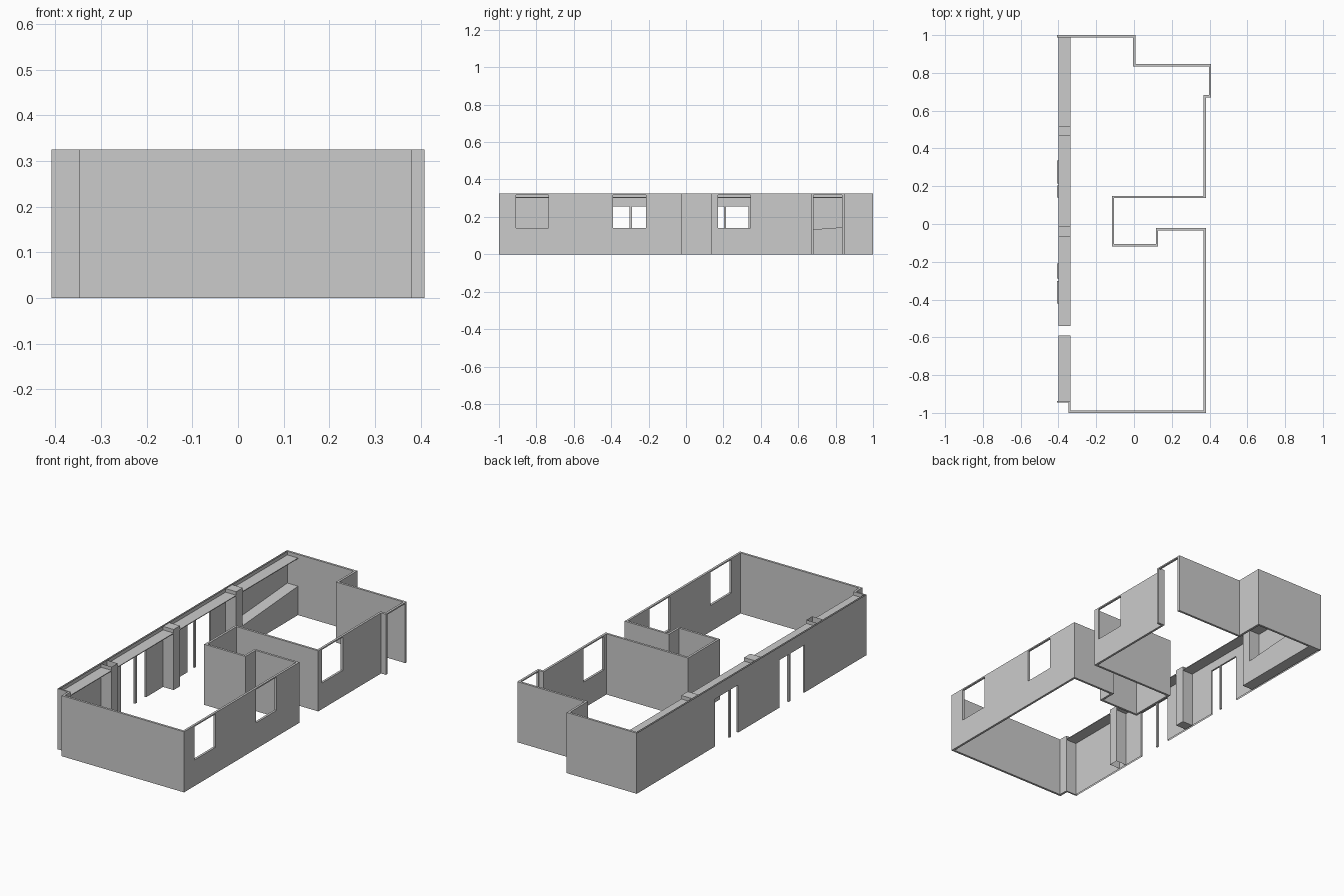
import bpy
from mathutils import Vector

if "Cube" in bpy.data.objects:
    bpy.data.objects.remove(bpy.data.objects["Cube"])

H = 0.325      # wall height
T = 0.012      # wall thickness


def make(name, verts, faces):
    me = bpy.data.meshes.new(name)
    me.from_pydata([tuple(v) for v in verts], [], faces)
    me.update()
    ob = bpy.data.objects.new(name, me)
    bpy.context.collection.objects.link(ob)
    return ob


def box(name, x, y, z, z_far=None, capped=True):
    """Box from ranges; z_far is the top height at the far (max y) end."""
    zf = z[1] if z_far is None else z_far
    v = [(x[0], y[0], z[0]), (x[1], y[0], z[0]), (x[1], y[1], z[0]), (x[0], y[1], z[0]),
         (x[0], y[0], z[1]), (x[1], y[0], z[1]), (x[1], y[1], zf), (x[0], y[1], zf)]
    f = [(0, 1, 5, 4), (1, 2, 6, 5), (2, 3, 7, 6), (3, 0, 4, 7)]
    if capped:
        f += [(3, 2, 1, 0), (4, 5, 6, 7)]
    return make(name, v, f)


# Main perimeter wall: outer line, clockwise, thickened towards the inside
path = [Vector(p) for p in [
    (-0.408, 1.0), (0.008, 1.0), (0.008, 0.847), (0.408, 0.847), (0.408, 0.67),
    (0.38, 0.67), (0.38, 0.137), (-0.105, 0.137), (-0.105, -0.107), (0.116, -0.107),
    (0.116, -0.022), (0.38, -0.022), (0.38, -1.0), (-0.347, -1.0), (-0.347, -0.945)]]


def right_normal(a, b):
    d = (b - a).normalized()
    return Vector((d.y, -d.x))


n = len(path)
norms = [right_normal(path[i], path[i + 1]) for i in range(n - 1)]
inner = []
for i, p in enumerate(path):
    off = norms[0] if i == 0 else norms[-1] if i == n - 1 else norms[i - 1] + norms[i]
    inner.append(p + off * T)
verts, faces = [], []
for p, q in zip(path, inner):
    verts += [(p.x, p.y, 0), (p.x, p.y, H), (q.x, q.y, H), (q.x, q.y, 0)]
for i in range(n - 1):
    a, b = 4 * i, 4 * i + 4
    for k in range(4):
        m = (k + 1) % 4
        faces.append((a + k, a + m, b + m, b + k))
faces += [(3, 2, 1, 0), tuple(4 * (n - 1) + k for k in range(4))]
wall = make("perimeter_wall", verts, faces)

# Windows and the side doorway, cut through the right-hand walls
openings = [(0.375, -0.91, -0.735, 0.14), (0.375, -0.39, -0.215, 0.14),
            (0.375, 0.17, 0.345, 0.14), (0.40, 0.683, 0.833, -0.05)]
for i, (x, y0, y1, z0) in enumerate(openings):
    cut = box(f"opening_cutter_{i}", (x - 0.018, x + 0.03), (y0, y1), (z0, 0.318))
    cut.hide_render = True
    cut.hide_viewport = True
    mod = wall.modifiers.new("opening", 'BOOLEAN')
    mod.operation = 'DIFFERENCE'
    mod.solver = 'EXACT'
    mod.object = cut

# Long left wall: two skins with an open top and two pairs of glazed-door openings
XO, XI, DOOR_H = -0.408, -0.399, 0.255
Y0, Y1 = -0.94, 0.998
doors = [(-0.42, -0.301), (-0.288, -0.21), (0.14, 0.203), (0.214, 0.335)]
verts, faces = [], []


def quad(*pts):
    faces.append(tuple(range(len(verts), len(verts) + 4)))
    verts.extend(pts)


edges = [Y0] + [y for d in doors for y in d] + [Y1]
for i in range(len(edges) - 1):
    a, b = edges[i], edges[i + 1]
    is_door = i % 2 == 1
    z = DOOR_H if is_door else 0
    for x in (XO, XI):
        quad((x, a, z), (x, b, z), (x, b, H), (x, a, H))
    if is_door:
        quad((XO, a, z), (XI, a, z), (XI, b, z), (XO, b, z))
        for y in (a, b):
            quad((XO, y, 0), (XI, y, 0), (XI, y, z), (XO, y, z))
make("long_left_wall", verts, faces)

# Short return wall joining the left wall to the front corner
box("return_wall", (XO, -0.337), (-0.946, -0.938), (0, H))

# Pilasters; the front one is a hollow shaft
XP = -0.336
pilasters = [(-0.59, -0.54), (-0.065, -0.012), (0.465, 0.52)]
for i, ys in enumerate(pilasters):
    box(f"pilaster_{i}", (XI, XP), ys, (0, H), capped=i > 0)

# Thin soffits between the pilasters
stops = [-0.938] + [y for p in pilasters for y in p] + [0.988]
for i in range(0, len(stops), 2):
    box(f"soffit_{i // 2}", (XI, XP), (stops[i], stops[i + 1]), (0.302, 0.306))

# Low bench with a gently sloping top in the back corner
box("bench", (XI, XP), (0.52, 0.988), (0, 0.122), z_far=0.155)
